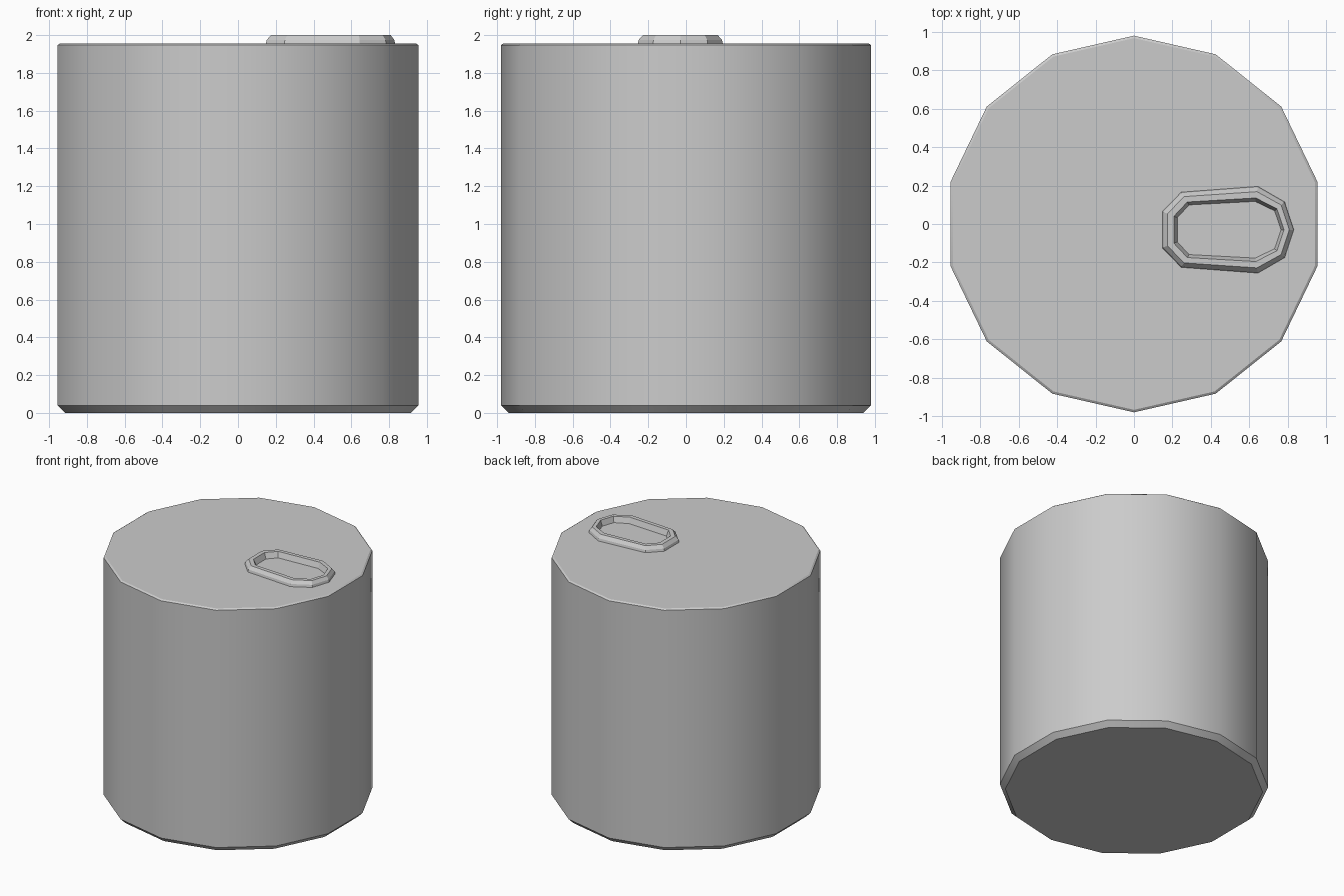
import bpy
import math

if "Cube" in bpy.data.objects:
    bpy.data.objects.remove(bpy.data.objects["Cube"])


def loft(name, rings, closed=False, caps=False):
    """Skin a stack of equal-length vertex rings with quads."""
    n = len(rings[0])
    verts = [v for ring in rings for v in ring]
    faces = []
    for i in range(len(rings) - 1):
        for j in range(n):
            k = (j + 1) % n
            faces.append((i * n + j, i * n + k, (i + 1) * n + k, (i + 1) * n + j))
    if caps:
        faces.append(tuple(reversed(range(n))))
        faces.append(tuple(range(len(verts) - n, len(verts))))
    mesh = bpy.data.meshes.new(name)
    mesh.from_pydata(verts, [], faces)
    obj = bpy.data.objects.new(name, mesh)
    bpy.context.collection.objects.link(obj)
    return obj


# Can body: 14-sided, chamfered base, fine bevel around the lid
SIDES = 14
profile = [(0.94, 0), (0.98, 0.04), (0.98, 1.947), (0.967, 1.956)]
angles = [math.pi / 2 + 2 * math.pi * i / SIDES for i in range(SIDES)]
body = loft("can_body",
            [[(r * math.cos(a), r * math.sin(a), z) for a in angles] for r, z in profile],
            caps=True)
bpy.context.view_layer.objects.active = body
body.select_set(True)
bpy.ops.object.shade_smooth_by_angle(angle=math.radians(30))

# Pull tab: half outlines from the tip to the left end, mirrored about y = AXIS
AXIS = -0.03


def outline(tip, half):
    return ([(tip, 0)] + half + [(x, -y) for x, y in reversed(half)])


outer = outline(0.833, [(0.785, 0.146), (0.645, 0.227), (0.245, 0.197), (0.146, 0.095)])
inner = outline(0.763, [(0.73, 0.097), (0.63, 0.145), (0.288, 0.127), (0.228, 0.062)])

# Cross-section: fraction from outer to inner outline, and height
section = [(0, 1.95), (0.08, 1.975), (0.35, 2.0), (0.75, 2.0), (1.0, 1.95)]
tab = loft("pull_tab",
           [[(a[0] + (b[0] - a[0]) * t, AXIS + a[1] + (b[1] - a[1]) * t, z)
             for a, b in zip(outer, inner)] for t, z in section])
